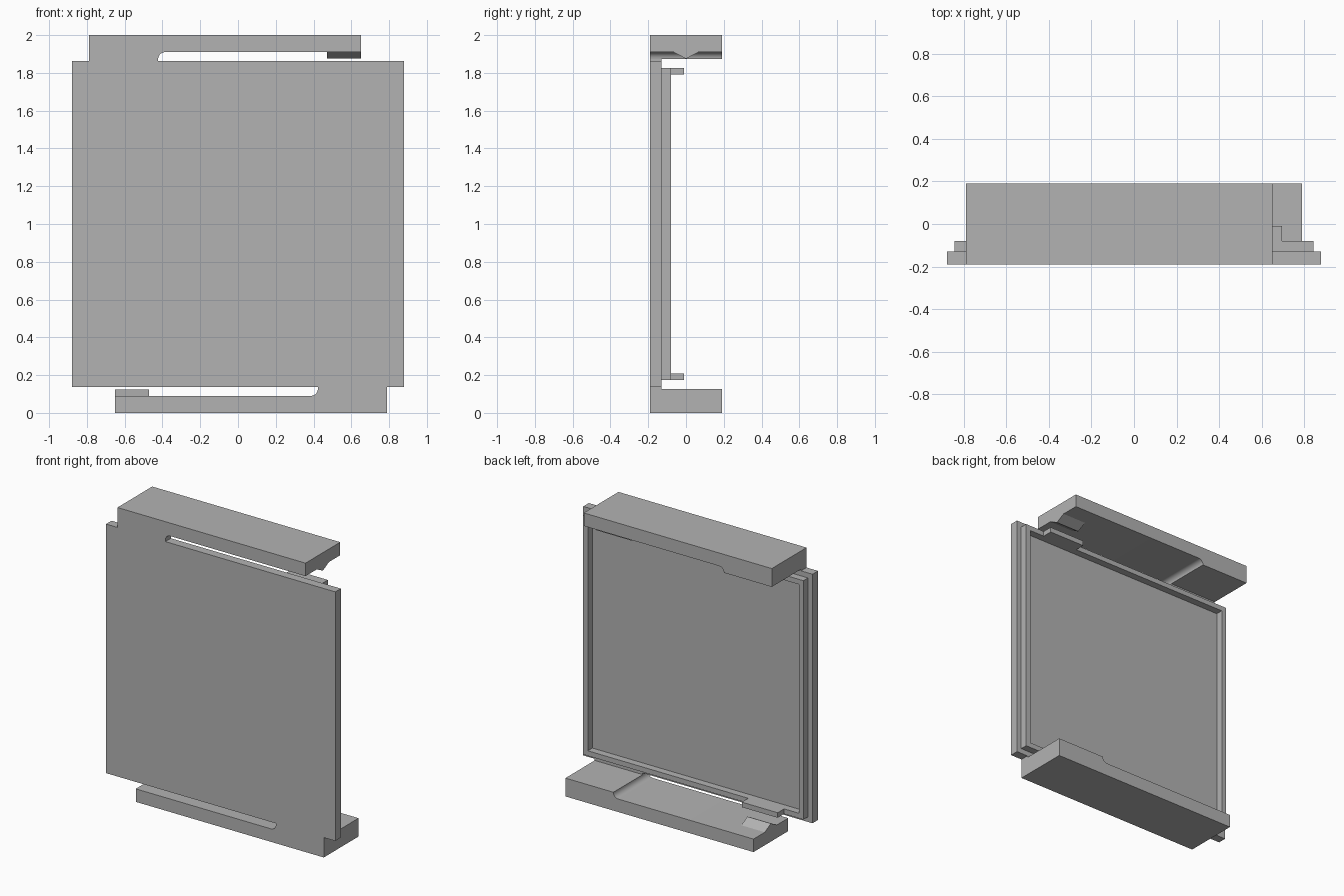
import bpy, bmesh
from math import pi, sin, cos, radians
from mathutils import Matrix, Vector

cube = bpy.data.objects.get("Cube")
if cube:
    bpy.data.objects.remove(cube, do_unlink=True)

grey = bpy.data.materials.new("plain grey")
grey.use_nodes = True
grey.diffuse_color = (0.45, 0.45, 0.45, 1)
grey.node_tree.nodes["Principled BSDF"].inputs["Base Color"].default_value = grey.diffuse_color

# Half turn about the y axis through the panel centre
CENTRE = Vector((0, 0, 1))
HALF_TURN = Matrix.Translation(CENTRE) @ Matrix.Rotation(pi, 4, 'Y') @ Matrix.Translation(-CENTRE)


def prism(name, points, along, turned=False):
    """Extrude a closed profile of 3D points along a vector."""
    bm = bmesh.new()
    face = bm.faces.new([bm.verts.new(p) for p in points])
    grown = bmesh.ops.extrude_face_region(bm, geom=[face])["geom"]
    moved = [v for v in grown if isinstance(v, bmesh.types.BMVert)]
    bmesh.ops.translate(bm, verts=moved, vec=along)
    bmesh.ops.recalc_face_normals(bm, faces=bm.faces)
    if turned:
        bm.transform(HALF_TURN)
    mesh = bpy.data.meshes.new(name)
    bm.to_mesh(mesh)
    bm.free()
    mesh.materials.append(grey)
    obj = bpy.data.objects.new(name, mesh)
    bpy.context.collection.objects.link(obj)
    return obj


def box(name, x, y, z, turned=False):
    corners = [(x[0], y[0], z[0]), (x[1], y[0], z[0]), (x[1], y[0], z[1]), (x[0], y[0], z[1])]
    return prism(name, corners, (0, y[1] - y[0], 0), turned)


FRONT, BACK = -0.19, 0.19
PLATE_BACK, RIM_BACK = -0.13, -0.08
PANEL_X, PANEL_Z = 0.878, 0.862
STEP = 0.035

# Flat panel
box("panel", (-PANEL_X, PANEL_X), (FRONT, PLATE_BACK), (1 - PANEL_Z, 1 + PANEL_Z))

# Raised rim on the back of the panel
ox, oz = PANEL_X - STEP, PANEL_Z - STEP
ix, iz = ox - STEP, oz - STEP
depth = (PLATE_BACK, RIM_BACK)
for turned, top, side in ((False, "rim_top", "rim_left"), (True, "rim_bottom", "rim_right")):
    box(top, (-ox, ox), depth, (1 + iz, 1 + oz), turned)
    box(side, (ix, ox), depth, (1 - iz, 1 + iz), turned)

# Spring arms, each with its bridge, catch and latch tab
ROOT_X, SLOT_X, TIP_X = -0.79, -0.423, 0.65
ROOT_Z, ARM_Z, RADIUS = 1.873, 1.912, 0.037
arc = [(SLOT_X + RADIUS - RADIUS * cos(a), FRONT, ROOT_Z + RADIUS * sin(a))
       for a in (radians(15 * i) for i in range(7))]
arm_profile = [(ROOT_X, FRONT, 2), (ROOT_X, FRONT, ROOT_Z)] + arc + [
    (TIP_X, FRONT, arc[-1][2]), (TIP_X, FRONT, 2)]

for turned, place in ((False, "top"), (True, "bottom")):
    arm = prism(place + "_arm", arm_profile, (0, BACK - FRONT, 0), turned)
    bpy.ops.object.select_all(action='DESELECT')
    arm.select_set(True)
    bpy.context.view_layer.objects.active = arm
    bpy.ops.object.shade_smooth_by_angle(angle=radians(30))

    box(place + "_bridge", (ROOT_X, SLOT_X), (FRONT, PLATE_BACK),
        (1 + PANEL_Z, ROOT_Z), turned)
    ridge = [(0.47, -0.07, ARM_Z), (0.47, 0, 1.875), (0.47, 0.07, ARM_Z)]
    prism(place + "_catch", ridge, (TIP_X - 0.47, 0, 0), turned)
    box(place + "_tab", (0.42, 0.695), (RIM_BACK, -0.01), (1 + iz, 1 + oz), turned)
